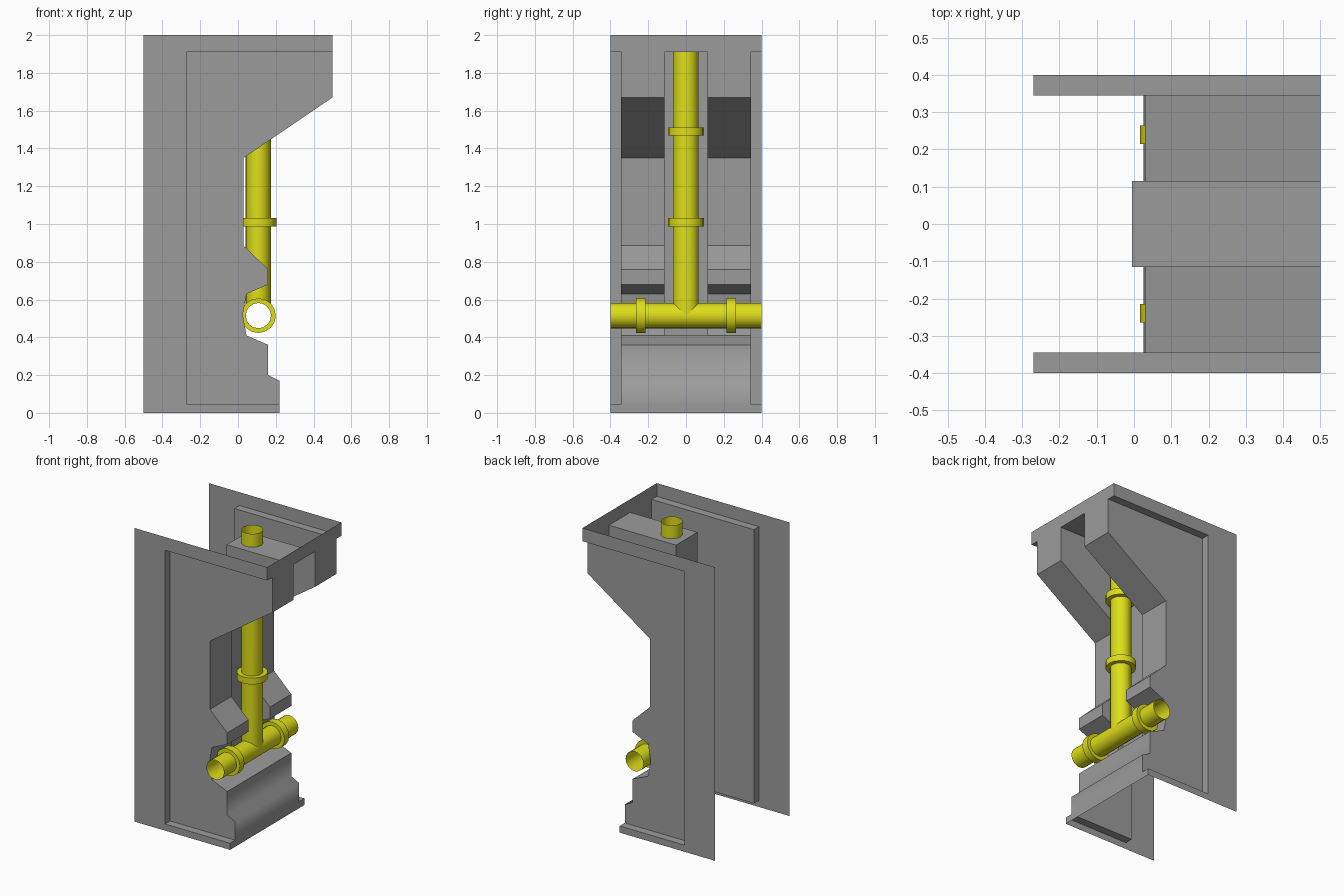
import bpy, bmesh, math
from mathutils import Matrix, Vector

cube = bpy.data.objects.get("Cube")
if cube:
    bpy.data.objects.remove(cube, do_unlink=True)


def material(name, color):
    m = bpy.data.materials.new(name)
    m.use_nodes = True
    m.diffuse_color = color
    m.node_tree.nodes["Principled BSDF"].inputs["Base Color"].default_value = color
    return m


grey = material("wall grey", (0.33, 0.33, 0.33, 1))
yellow = material("pipe yellow", (0.73, 0.73, 0.01, 1))


def finish(name, bm, mat):
    bmesh.ops.remove_doubles(bm, verts=bm.verts, dist=0.0005)
    bmesh.ops.recalc_face_normals(bm, faces=bm.faces)
    mesh = bpy.data.meshes.new(name)
    bm.to_mesh(mesh)
    bm.free()
    mesh.materials.append(mat)
    obj = bpy.data.objects.new(name, mesh)
    bpy.context.collection.objects.link(obj)
    return obj


# ---- wall shell: side view outlines given as (x, z) ----
TOP, LEDGE, SILL = 2.0, 1.91, 0.045
HALF, INNER, SLOT = 0.4, 0.345, 0.115
upper = [(0.5, LEDGE), (0.5, 1.67), (0.03, 1.35), (0.03, 0.885), (0.16, 0.76),
         (0.16, 0.68), (0.045, 0.63), (0.025, 0.52), (0.045, 0.41)]
lower = [(0.045, 0.41), (0.16, 0.36), (0.16, 0.2), (0.22, 0.17), (0.22, SILL)]
ledge = [(0.22, SILL), (-0.27, SILL), (-0.27, LEDGE), (0.5, LEDGE)]
channel = [(0.045, 0.41), (-0.005, 0.41), (-0.005, LEDGE), (0.5, LEDGE)]
frame = [(-0.5, 0), (0.22, 0)] + ledge + [(0.5, TOP), (-0.5, TOP)]
columns = [-HALF, -INNER, -SLOT, SLOT, INNER, HALF]

bm = bmesh.new()


def plate(path, y):
    bm.faces.new([bm.verts.new((x, y, z)) for x, z in path])


def strip(path, y0, y1, smooth_below=0):
    for (xa, za), (xb, zb) in zip(path, path[1:]):
        f = bm.faces.new([bm.verts.new(p) for p in (
            (xa, y0, za), (xa, y1, za), (xb, y1, zb), (xb, y0, zb))])
        f.smooth = max(za, zb) < smooth_below


# Side frames, recessed side panels and channel cheeks
for s in (-1, 1):
    plate(frame, s * HALF)
    strip(ledge, s * HALF, s * INNER)
    plate(upper + lower[1:] + ledge[1:-1], s * INNER)
    plate(upper + channel[1:-1], s * SLOT)
    strip(upper, s * INNER, s * SLOT)

# Full width bands, lower front and pipe channel
for y0, y1 in zip(columns, columns[1:]):
    strip([(0.5, TOP), (0.5, LEDGE)], y0, y1)
    strip([(0.22, SILL), (0.22, 0)], y0, y1, 0.37)
    if abs(y0 + y1) < INNER + HALF - 0.01:
        strip(lower, y0, y1, 0.37)
strip(channel, -SLOT, SLOT)
finish("wall_shell", bm, grey)

# ---- pipes ----
SIDES, R = 16, 0.067
CENTRE = Vector((0.108, 0, 0.515))


def lathe(name, rings, offset=(0, 0, 0), along_y=False, saddle=False):
    """Turn (radius, height) rings around z, or around y."""
    b = bmesh.new()
    rows = []
    for i, (r, h) in enumerate(rings):
        row = []
        for k in range(SIDES):
            a = math.tau * k / SIDES
            x, y = r * math.cos(a), r * math.sin(a)
            # the lowest ring of a branch follows the pipe it joins
            z = abs(y) if saddle and i == 0 else h
            row.append(b.verts.new((x, y, z)))
        rows.append(row)
    for lo, hi in zip(rows, rows[1:]):
        for k in range(SIDES):
            n = (k + 1) % SIDES
            b.faces.new((lo[k], lo[n], hi[n], hi[k]))
    if along_y:
        bmesh.ops.transform(b, verts=b.verts, matrix=Matrix.Rotation(math.pi / 2, 4, 'X'))
    bmesh.ops.translate(b, verts=b.verts, vec=CENTRE + Vector(offset))
    obj = finish(name, b, yellow)
    bpy.ops.object.select_all(action='DESELECT')
    obj.select_set(True)
    bpy.context.view_layer.objects.active = obj
    bpy.ops.object.shade_smooth_by_angle(angle=math.radians(35))


def collar(name, r, h, **kw):
    lathe(name, [(R, -h), (r, -h), (r, h), (R, h)], **kw)


lathe("cross_pipe", [(R, -HALF), (R, HALF)], along_y=True)
lathe("riser_pipe", [(R, 0), (R, TOP - CENTRE.z)], saddle=True)
for side, y in (("front", -0.24), ("back", 0.24)):
    collar(side + "_collar", 0.092, 0.025, offset=(0, y, 0), along_y=True)
for level, z in (("lower", 1.01), ("upper", 1.49)):
    collar(level + "_riser_collar", 0.096, 0.022, offset=(0, 0, z - CENTRE.z))
